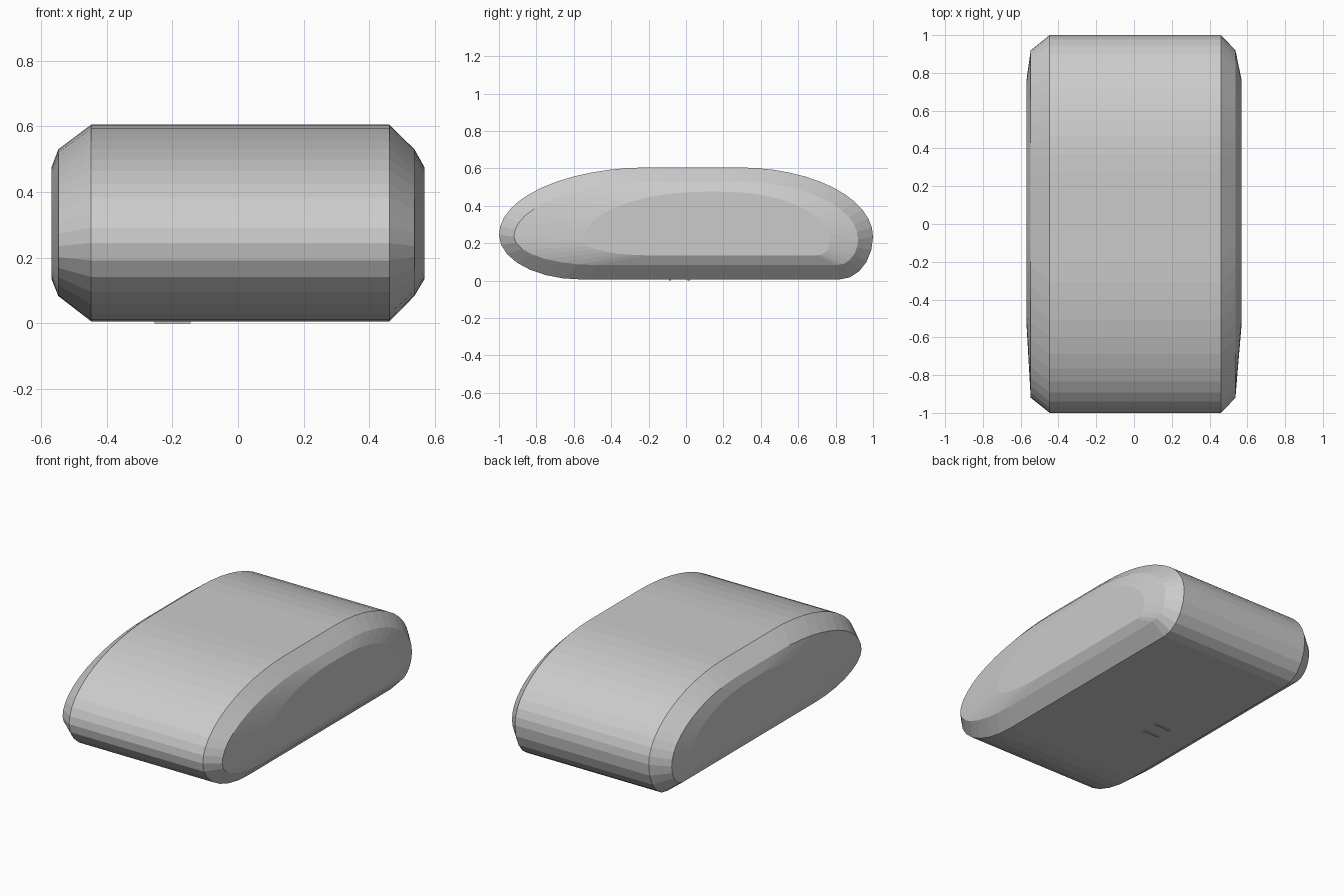
import bpy, bmesh, math

if "Cube" in bpy.data.objects:
    bpy.data.objects.remove(bpy.data.objects["Cube"])


def arc(cy, cz, ry, rz, start, steps):
    """Quarter ellipse, going counter-clockwise from a start angle."""
    pts = []
    for i in range(steps + 1):
        a = math.radians(start + 90 * i / steps)
        pts.append((cy + ry * math.cos(a), cz + rz * math.sin(a)))
    return pts


def outline(y0, y1, z0, z1, zf, zb, top_f, top_b, bot_f, bot_b):
    """Closed side outline: nose y0, tail y1, and ends of the flat top and bottom."""
    back_top = arc(top_b, zb, y1 - top_b, z1 - zb, 0, 12)
    front_top = arc(top_f, zf, top_f - y0, z1 - zf, 90, 12)
    front_low = arc(bot_f, zf, bot_f - y0, zf - z0, 180, 7)
    back_low = arc(bot_b, zb, y1 - bot_b, zb - z0, 270, 5)
    return back_top + front_top + front_low[1:] + back_low[:-1]


def loft(name, sections):
    bm = bmesh.new()
    rings = [[bm.verts.new((x, y, z)) for y, z in prof] for x, prof in sections]
    n = len(rings[0])
    for a, b in zip(rings, rings[1:]):
        for i in range(n):
            j = (i + 1) % n
            bm.faces.new((a[i], a[j], b[j], b[i]))
    bm.faces.new(rings[0])
    bm.faces.new(rings[-1])
    bmesh.ops.recalc_face_normals(bm, faces=bm.faces)
    mesh = bpy.data.meshes.new(name)
    bm.to_mesh(mesh)
    bm.free()
    obj = bpy.data.objects.new(name, mesh)
    bpy.context.collection.objects.link(obj)
    return obj


# Rounded body: full outline in the middle, stepping in to a small flat on each side
full = outline(-1, 1, 0.006, 0.605, 0.245, 0.235, -0.20, 0.28, -0.56, 0.82)
shoulder = outline(-0.92, 0.92, 0.083, 0.53, 0.235, 0.22, -0.12, 0.27, -0.48, 0.81)
side = outline(-0.55, 0.77, 0.135, 0.475, 0.215, 0.21, 0.10, 0.20, -0.20, 0.70)
loft("body", [(-0.568, side), (-0.547, shoulder), (-0.447, full),
              (0.461, full), (0.537, shoulder), (0.568, side)])

# Thin contact strips underneath
for y in (-0.085, 0.015):
    bpy.ops.mesh.primitive_cube_add(size=1, location=(-0.20, y, 0.005))
    strip = bpy.context.object
    strip.name = "underside_strip"
    strip.scale = (0.11, 0.012, 0.01)
